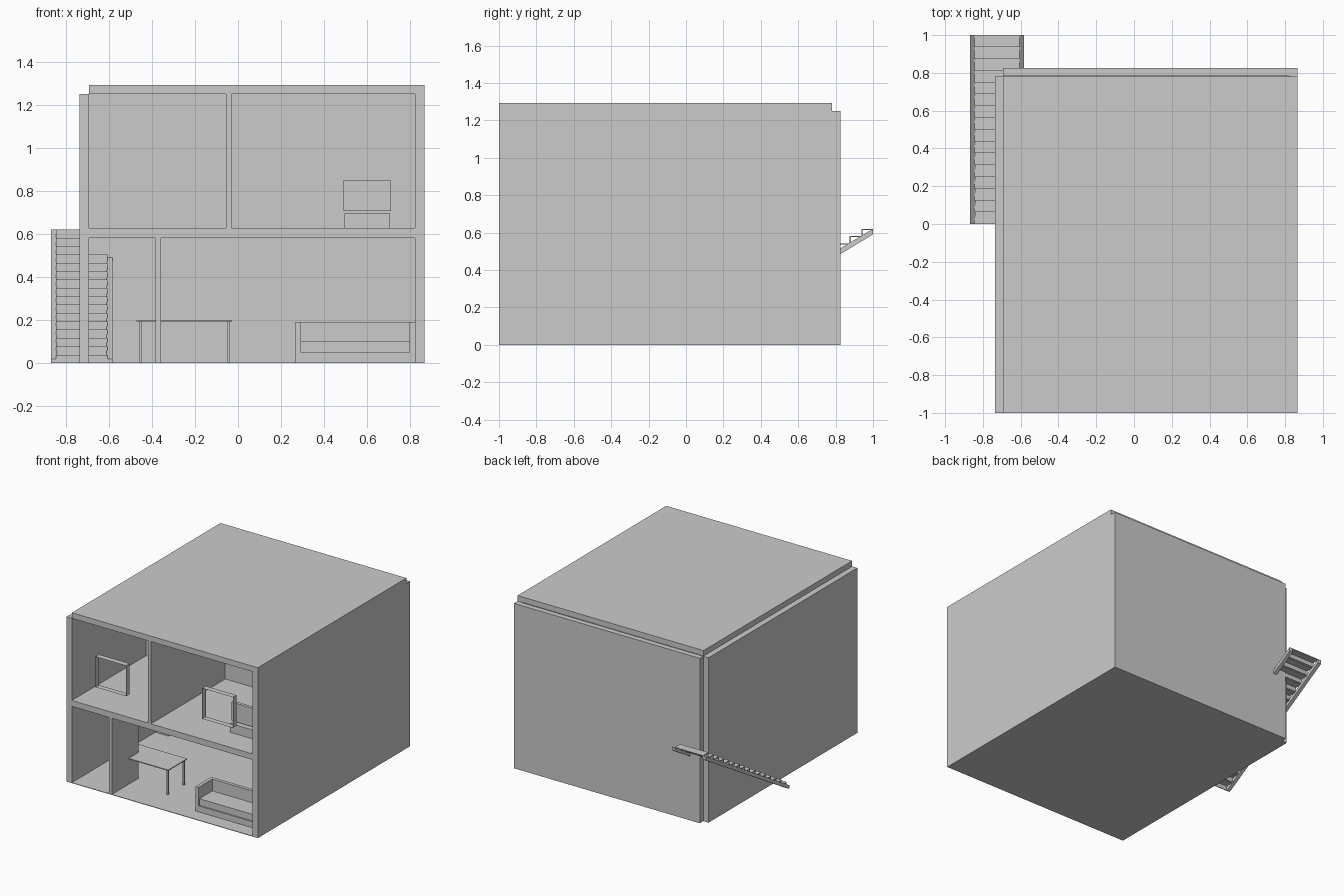
import bpy, bmesh

if "Cube" in bpy.data.objects:
    bpy.data.objects.remove(bpy.data.objects["Cube"])

grey = bpy.data.materials.new("light_grey")
grey.diffuse_color = (0.6, 0.6, 0.6, 1)
grey.use_nodes = True
grey.node_tree.nodes["Principled BSDF"].inputs["Base Color"].default_value = grey.diffuse_color


def add_mesh(name, bm):
    me = bpy.data.meshes.new(name)
    bm.to_mesh(me)
    bm.free()
    me.materials.append(grey)
    ob = bpy.data.objects.new(name, me)
    bpy.context.collection.objects.link(ob)
    return ob


def prism(bm, profile, x0, x1):
    """Extrude a (y, z) profile from x0 to x1."""
    a = [bm.verts.new((x0, y, z)) for y, z in profile]
    b = [bm.verts.new((x1, y, z)) for y, z in profile]
    n = len(profile)
    bm.faces.new(a)
    bm.faces.new(b[::-1])
    for i in range(n):
        bm.faces.new((a[i], b[i], b[(i + 1) % n], a[(i + 1) % n]))
    bmesh.ops.recalc_face_normals(bm, faces=bm.faces)


def boxes(name, *specs):
    """One object made of boxes given as (x0, x1, y0, y1, z0, z1)."""
    bm = bmesh.new()
    for x0, x1, y0, y1, z0, z1 in specs:
        prism(bm, [(y0, z0), (y1, z0), (y1, z1), (y0, z1)], x0, x1)
    return add_mesh(name, bm)


# Shell: the back left corner and roof edges are stepped
boxes("left_wall", (-0.737, -0.693, -1, 0.783, 0, 1.25))
boxes("right_wall", (0.823, 0.866, -1, 0.783, 0, 1.25))
boxes("back_wall", (-0.693, 0.866, 0.783, 0.825, 0, 1.25))
boxes("roof", (-0.693, 0.866, -1, 0.78, 1.25, 1.292))
boxes("ground_floor", (-0.693, 0.823, -1, 0.783, 0, 0.004))
boxes("upper_floor", (-0.693, 0.823, -1, 0.783, 0.582, 0.627))

# Inner walls
boxes("lower_partition", (-0.382, -0.358, -1, -0.68, 0.004, 0.582))
boxes("upper_partition", (-0.055, -0.03, -1, -0.11, 0.627, 1.25))
boxes("upper_cross_wall", (-0.693, 0.823, -0.11, -0.085, 0.627, 1.25))

# Open window linings at the front
for side, x0 in (("left", -0.495), ("right", 0.4)):
    bm = bmesh.new()
    ring = [(x0, 0.78), (x0 + 0.257, 0.78), (x0 + 0.257, 1.012), (x0, 1.012)]
    front = [bm.verts.new((x, -1, z)) for x, z in ring]
    back = [bm.verts.new((x, -0.957, z)) for x, z in ring]
    for i in range(4):
        j = (i + 1) % 4
        bm.faces.new((front[i], front[j], back[j], back[i]))
    add_mesh(side + "_window_lining", bm)

# Table
boxes("table_top", (-0.472, -0.027, -0.797, -0.57, 0.193, 0.2))
boxes("table_legs", *[(x, x + 0.012, y, y + 0.012, 0, 0.193)
                      for x in (-0.457, -0.05) for y in (-0.785, -0.595)])

# Sofa
boxes("sofa_arms", *[(x, x + 0.026, -0.89, -0.7, 0, 0.19) for x in (0.267, 0.797)])
boxes("sofa_back", (0.293, 0.797, -0.726, -0.7, 0.05, 0.19))
boxes("sofa_seat", (0.293, 0.797, -0.88, -0.726, 0.05, 0.1))
boxes("sofa_base", (0.293, 0.797, -0.89, -0.726, 0.004, 0.05))

# Upstairs seat with a raised back
boxes("chair_back", (0.49, 0.711, -0.78, -0.755, 0.707, 0.848))
boxes("chair_seat", (0.495, 0.706, -0.8, -0.62, 0.627, 0.695))

# Staircase: thin treads and risers between sloping stringers
steps = 16
run, rise = 1 / steps, 0.62 / steps
parts = []
for i in range(steps):
    y, z = i * run, (i + 1) * rise
    parts.append((-0.845, -0.607, y, y + run, z - 0.006, z))
    parts.append((-0.845, -0.607, y, y + 0.006, z - rise, z - 0.006))
boxes("stair_steps", *parts)
for side, x0 in (("left", -0.868), ("right", -0.61)):
    bm = bmesh.new()
    prism(bm, [(0.0, 0.0), (0.016, 0.0), (1, 0.59), (1, 0.62), (0, 0.02)], x0, x0 + 0.028)
    add_mesh(side + "_stringer", bm)
